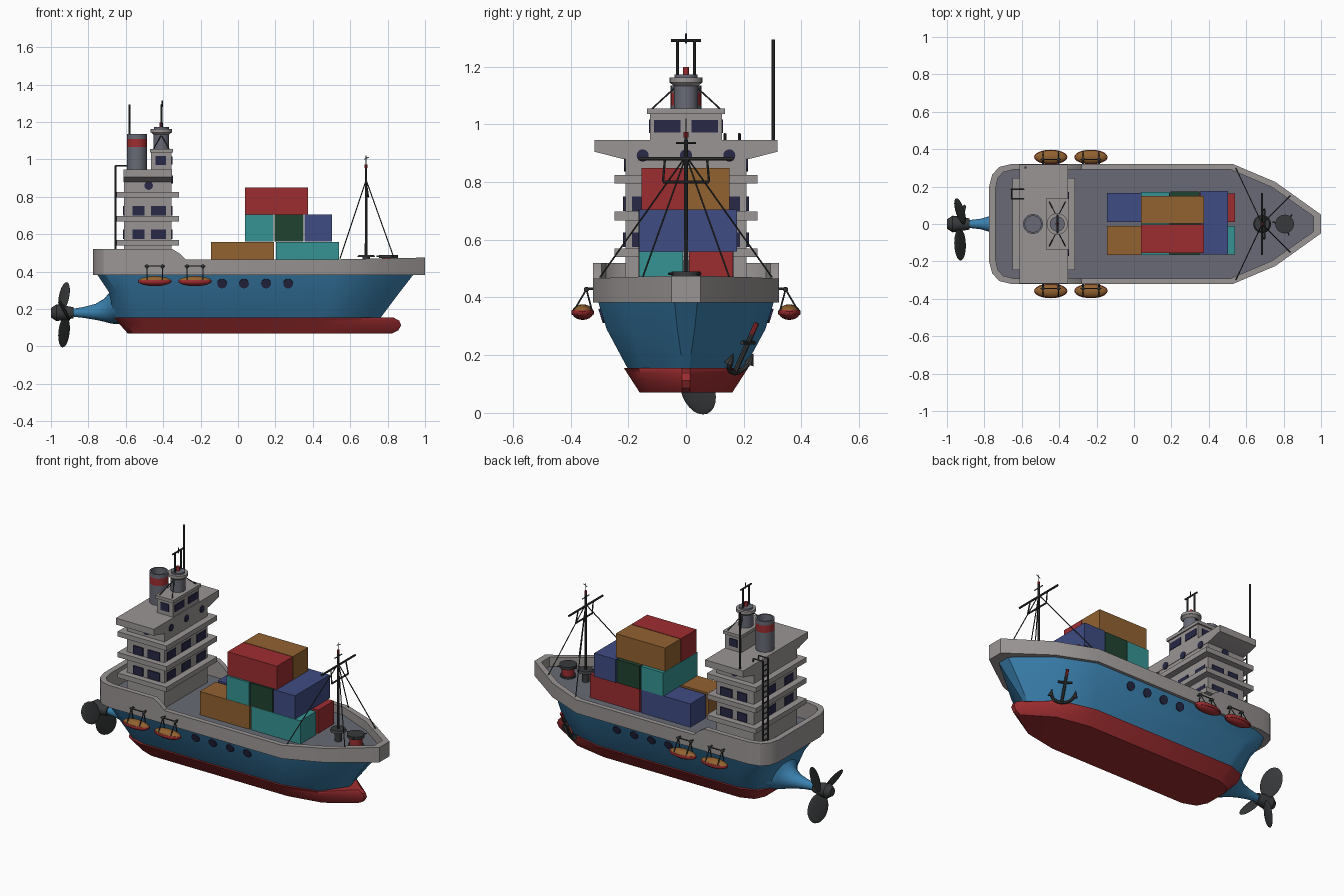
import bpy, bmesh, math
from mathutils import Vector, Matrix

if "Cube" in bpy.data.objects:
    bpy.data.objects.remove(bpy.data.objects["Cube"])

def mat(name, r, g, b):
    m = bpy.data.materials.new(name)
    m.diffuse_color = [((c / 255 + 0.055) / 1.055) ** 2.4 for c in (r, g, b)] + [1]
    m.use_nodes = True
    m.node_tree.nodes["Principled BSDF"].inputs["Base Color"].default_value = m.diffuse_color
    return m

BLUE = mat("hull blue", 58, 128, 174)
RED = mat("red", 158, 45, 48)
BROWN = mat("ochre brown", 146, 98, 48)
TEAL = mat("teal", 54, 148, 148)
NAVY = mat("container blue", 62, 76, 130)
GREEN = mat("dark green", 32, 66, 48)
GREY = mat("light grey", 155, 149, 149)
DECK = mat("deck grey", 104, 106, 117)
DARK = mat("dark metal", 56, 58, 59)
GLASS = mat("window navy", 40, 40, 70)

def finish(name, bm, *mats, rule=None):
    bmesh.ops.recalc_face_normals(bm, faces=bm.faces)
    if rule:
        for f in bm.faces:
            f.material_index = rule(f.calc_center_median(), f.normal)
    me = bpy.data.meshes.new(name)
    bm.to_mesh(me)
    bm.free()
    for m in mats:
        me.materials.append(m)
    me.shade_smooth()
    me.set_sharp_from_angle(angle=math.radians(32))
    ob = bpy.data.objects.new(name, me)
    bpy.context.collection.objects.link(ob)
    return ob

def loft(name, rings, *mats, rule=None):
    bm = bmesh.new()
    vs = [[bm.verts.new(p) for p in r] for r in rings]
    n = len(rings[0])
    for a, b in zip(vs, vs[1:]):
        for i in range(n):
            bm.faces.new((a[i], a[(i + 1) % n], b[(i + 1) % n], b[i]))
    bm.faces.new(vs[0])
    bm.faces.new(vs[-1])
    return finish(name, bm, *mats, rule=rule)

def box(name, m, x0, x1, y0, y1, z0, z1):
    return loft(name, [[(x0, y0, z), (x1, y0, z), (x1, y1, z), (x0, y1, z)] for z in (z0, z1)], m)

def rod(name, m, p, q, r, r2=None, sides=8):
    p, q = Vector(p), Vector(q)
    bm = bmesh.new()
    M = Matrix.Translation((p + q) / 2) @ (q - p).to_track_quat('Z', 'Y').to_matrix().to_4x4()
    bmesh.ops.create_cone(bm, cap_ends=True, segments=sides, radius1=r,
                          radius2=r if r2 is None else r2, depth=(q - p).length, matrix=M)
    return finish(name, bm, m)

def disc(name, m, x, y, z0, z1, r, r2=None, sides=24):
    return rod(name, m, (x, y, z0), (x, y, z1), r, r2, sides)

def ball(name, M, *mats, rule=None, flat=1):
    bm = bmesh.new()
    bmesh.ops.create_uvsphere(bm, u_segments=20, v_segments=12, radius=1)
    bmesh.ops.transform(bm, matrix=M, verts=bm.verts)
    return finish(name, bm, *mats, rule=rule)

def loop(half, z):
    zf = z if callable(z) else (lambda x: z)
    pts = [(x, y, zf(x)) for x, y in half]
    return pts + [(x, -y, h) for x, y, h in reversed(pts)]

def lerp(a, b, t):
    return [(p[0] + (q[0] - p[0]) * t, p[1] + (q[1] - p[1]) * t) for p, q in zip(a, b)]

# blue hull sides
loft("hull", [
    loop([(.76, .01), (.66, .15), (.45, .2), (-.5, .2), (-.6, .17), (-.66, .1)], .15),
    loop([(.865, .03), (.72, .19), (.5, .275), (-.56, .275), (-.65, .24), (-.69, .17)], .29),
    loop([(.94, .04), (.74, .21), (.52, .305), (-.62, .305), (-.71, .27), (-.755, .19)], .387)], BLUE)

# red underbody with rounded nose
low = [(.84, .01), (.66, .12), (.45, .16), (-.48, .16), (-.56, .13), (-.59, .07)]
high = [(.84, .012), (.66, .165), (.45, .215), (-.52, .215), (-.62, .18), (-.665, .1)]
rings = []
for t, nose in ((0, .825), (.2, .858), (.5, .872), (.8, .862), (1, .83)):
    half = lerp(low, high, t)
    half[0] = (nose, .013)
    rings.append(loop(half, .07 + .085 * t))
loft("underbody", rings, RED)

# bulwark and deck, with the raised stern
outer = [(1, .05), (.755, .225), (.525, .322), (-.28, .322), (-.31, .322), (-.35, .322),
         (-.65, .322), (-.72, .305), (-.758, .265), (-.775, .2)]
inner = [(.96, .04), (.74, .195), (.515, .292), (-.28, .292), (-.31, .292), (-.35, .292),
         (-.64, .292), (-.7, .277), (-.728, .245), (-.74, .19)]
def rim(x):
    return .52 if x < -.34 else .495 if x < -.3 else .465 + max(0, x - .5) * .02
loft("bulwark", [loop(outer, .383), loop(outer, rim), loop(inner, rim), loop(inner, .415)], GREY, DECK,
     rule=lambda c, n: int(n.z > .9 and c.z < .42))

# stern tail that carries the propeller shaft
rings = []
for x, top, bot, w in ((-.89, .2, .16, .02), (-.82, .212, .152, .028), (-.76, .228, .142, .045),
                       (-.715, .255, .132, .07), (-.69, .285, .125, .1), (-.66, .34, .12, .15), (-.6, .36, .12, .19)):
    rings.append([(x, w * math.cos(a), (top + bot) / 2 + (top - bot) / 2 * math.sin(a))
                  for a in [i * math.tau / 20 for i in range(20)]])
loft("stern_tail", rings, BLUE)

# propeller
rod("propeller_hub", DARK, (-.97, 0, .18), (-.88, 0, .18), .045, .03, 20)
rod("propeller_cap", DARK, (-1, 0, .18), (-.97, 0, .18), .025, .045, 20)
for deg in (-68, 52, 172):
    M = (Matrix.Translation((-.93, 0, .18)) @ Matrix.Rotation(math.radians(deg - 90), 4, 'X')
         @ Matrix.Translation((0, 0, .11)) @ Matrix.Rotation(math.radians(28), 4, 'Z')
         @ Matrix.Diagonal((.008, .065, .087, 1)))
    ball("propeller_blade", M, DARK)

# cargo containers in three layers
for m, x0, x1, y0, y1, z in (
        (BROWN, -.145, .193, -.165, -.01, .415), (NAVY, -.145, .193, .01, .165, .415),
        (TEAL, .203, .54, -.163, -.01, .415), (RED, .203, .54, .01, .163, .415),
        (TEAL, .037, .19, -.165, .17, .56), (GREEN, .196, .351, -.165, .173, .56),
        (NAVY, .356, .503, -.163, .177, .56),
        (RED, .037, .374, -.155, -.002, .705), (BROWN, .037, .374, .002, .15, .705)):
    box("container", m, x0, x1, y0, y1, z, z + .144)

# deckhouse tower with walkway slabs and bridge wings
box("tower", GREY, -.61, -.355, -.21, .21, .41, .92)
for z in (.54, .667, .795):
    box("walkway", GREY, -.65, -.315, -.247, .247, z, z + .03)
wing = [(-.317, .945), (-.317, .905), (-.22, .88), (.22, .88), (.317, .905), (.317, .945)]
loft("bridge_wings", [[(x, y, z) for y, z in wing] for x in (-.612, -.352)], GREY)
for z in (.575, .70):
    for s in (-1, 1):
        for x0, x1 in ((-.565, -.5), (-.465, -.385)):
            box("side_window", GLASS, x0, x1, s * .2135 - .004, s * .2135 + .004, z, z + .05)
    for y in (-.145, 0, .145):
        box("front_window", GLASS, -.357, -.351, y - .042, y + .042, z, z + .05)
    for y in (-.13, .04):
        box("rear_window", GLASS, -.614, -.608, y - .042, y + .042, z, z + .05)
for y in (-.15, 0, .15):
    rod("bridge_porthole", GLASS, (-.356, y, .892), (-.348, y, .892), .021, sides=20)
for s in (-1, 1):
    rod("tower_porthole", GLASS, (-.478, s * .208, .86), (-.478, s * .215, .86), .023, sides=20)

# wheelhouse
box("wheelhouse", GREY, -.465, -.355, -.125, .125, .94, 1.04)
box("wheelhouse_roof", GREY, -.47, -.347, -.135, .135, 1.036, 1.055)
for s in (-1, 1):
    box("wheelhouse_window", GLASS, -.356, -.351, s * .065 - .046, s * .065 + .046, .972, 1.015)
    box("wheelhouse_side_window", GLASS, -.44, -.385, s * .126 - .003, s * .126 + .003, .97, 1.017)

# radar turret with stays and aerials
disc("turret", DECK, -.41, 0, 1.05, 1.135, .042)
disc("turret_collar", GREY, -.41, 0, 1.13, 1.145, .04, .056)
disc("turret_disc", GREY, -.41, 0, 1.145, 1.162, .057)
disc("turret_cap", DECK, -.41, 0, 1.16, 1.172, .04)
disc("turret_light", RED, -.41, 0, 1.17, 1.198, .01, sides=12)
for s in (-1, 1):
    rod("radar_pole", DARK, (-.41, s * .03, 1.165), (-.41, s * .03, 1.29), .005)
    for x in (-.455, -.365):
        rod("turret_stay", DARK, (-.41, s * .035, 1.13), (x, s * .122, 1.05), .003, sides=6)
rod("radar_bar", DARK, (-.41, -.052, 1.29), (-.41, .052, 1.29), .005)
rod("radar_spike", DARK, (-.405, 0, 1.28), (-.405, 0, 1.315), .003)
rod("whip_aerial", DARK, (-.58, .302, .94), (-.58, .302, 1.293), .006)

# funnel: hollow, with a red band
prof = [(.053, .94), (.053, 1.065), (.053, 1.11), (.053, 1.135), (.043, 1.135), (.043, 1.05)]
loft("funnel", [[(-.54 + r * math.cos(i * math.tau / 28), r * math.sin(i * math.tau / 28), z) for i in range(28)]
                for r, z in prof], DECK, RED,
     rule=lambda c, n: int(1.065 < c.z < 1.11 and math.hypot(c.x + .54, c.y) > .05))

# rear ladder
for y in (.135, .185):
    rod("ladder_rail", DARK, (-.655, y, .42), (-.655, y, .968), .005)
    rod("ladder_hook", DARK, (-.655, y, .966), (-.59, y, .966), .004)
    rod("ladder_hook_foot", DARK, (-.59, y, .966), (-.59, y, .94), .004)
for i in range(16):
    rod("ladder_rung", DARK, (-.655, .135, .44 + i * .033), (-.655, .185, .44 + i * .033), .004, sides=6)

# foremast with yard, frame, light and stays
MX = .685
disc("foremast_base", DARK, MX, 0, .41, .485, .02)
disc("foremast_foot", DARK, MX, 0, .478, .49, .048, .04)
disc("foremast", DARK, MX, 0, .48, .96, .008, .006, 10)
disc("mast_light", RED, MX, 0, .955, .973, .008, sides=10)
rod("mast_spike", DARK, (MX, 0, .96), (MX, 0, 1.02), .002)
rod("mast_fork", DARK, (MX - .012, 0, 1.0), (MX + .015, 0, 1.012), .002)
rod("yard", DARK, (MX, -.165, .88), (MX, .165, .88), .006)
rod("yard_upper", DARK, (MX, -.035, .935), (MX, .035, .935), .003)
rod("yard_frame_bar", DARK, (MX + .012, -.08, .80), (MX + .012, .08, .80), .005)
for s in (-1, 1):
    rod("yard_frame_leg", DARK, (MX, s * .073, .88), (MX + .012, s * .08, .80), .004)
    rod("aft_stay", DARK, (MX, 0, .89), (.545, s * .298, .47), .003, sides=6)
    rod("fore_stay", DARK, (MX, 0, .89), (.835, s * .15, .47), .003, sides=6)

# windlass on the foredeck
disc("windlass_foot", DARK, .805, 0, .413, .425, .045)
disc("windlass_drum", RED, .805, 0, .42, .475, .036)
disc("windlass_top", DARK, .805, 0, .473, .49, .05)
for i in range(3):
    a = i * math.tau / 3 + .9
    rod("windlass_bar", DARK, (.805, 0, .482), (.805 + .065 * math.cos(a), .065 * math.sin(a), .482), .004)

# lifeboats on davits, and hull portholes
for s in (-1, 1):
    for x in (-.445, -.23):
        M = Matrix.Translation((x, s * .358, .349)) @ Matrix.Rotation(math.pi / 2, 4, 'Y') @ Matrix.Diagonal((.027, .037, .088, 1))
        ball("lifeboat", M, RED, BROWN, rule=lambda c, n: int(c.z > .349))
        loft("lifeboat_rim", [[(x + .089 * k * math.cos(a), s * .358 + .039 * k * math.sin(a), z)
                               for a in [i * math.tau / 24 for i in range(24)]]
                              for k, z in ((.96, .34), (1, .345), (1, .352), (.96, .356))], RED)
        for dx in (-.042, .042):
            rod("davit_arm", DARK, (x + dx, s * .31, .43), (x + dx, s * .348, .43), .005)
            ball("davit_pulley", Matrix.Translation((x + dx, s * .345, .428)) @ Matrix.Scale(.009, 4), DARK)
            for y in (.326, .388):
                rod("davit_rope", DARK, (x + dx, s * .345, .428), (x + dx, s * y, .355), .003, sides=6)
        rod("davit_bar", DARK, (x - .055, s * .345, .43), (x + .055, s * .345, .43), .003)
    for x in (-.085, .032, .15, .268):
        rod("hull_porthole", GLASS, (x, s * .28, .34), (x, s * .296, .335), .026, sides=20)

# anchor hung on the +y bow
o, t, u = Vector((.672, .207, .225)), Vector((.85, -.52, 0)), Vector((.1, .4, .91))
def P(a, b):
    return o + t * a + u * b
rod("anchor_shank", DARK, P(0, -.09), P(0, .06), .009)
rod("anchor_stock", DARK, P(-.04, .02), P(.04, .02), .007)
rod("anchor_chain", RED, P(0, .05), P(0, .095), .009)
arm = [P(.068 * math.sin(a), -.04 - .055 * math.cos(a)) for a in [math.radians(d) for d in range(-80, 81, 20)]]
for p, q in zip(arm, arm[1:]):
    rod("anchor_arm", DARK, p, q, .009)
for s, e in ((-1, arm[0]), (1, arm[-1])):
    rod("anchor_fluke", DARK, e - u * .012, e + u * .028, .018, .001)
